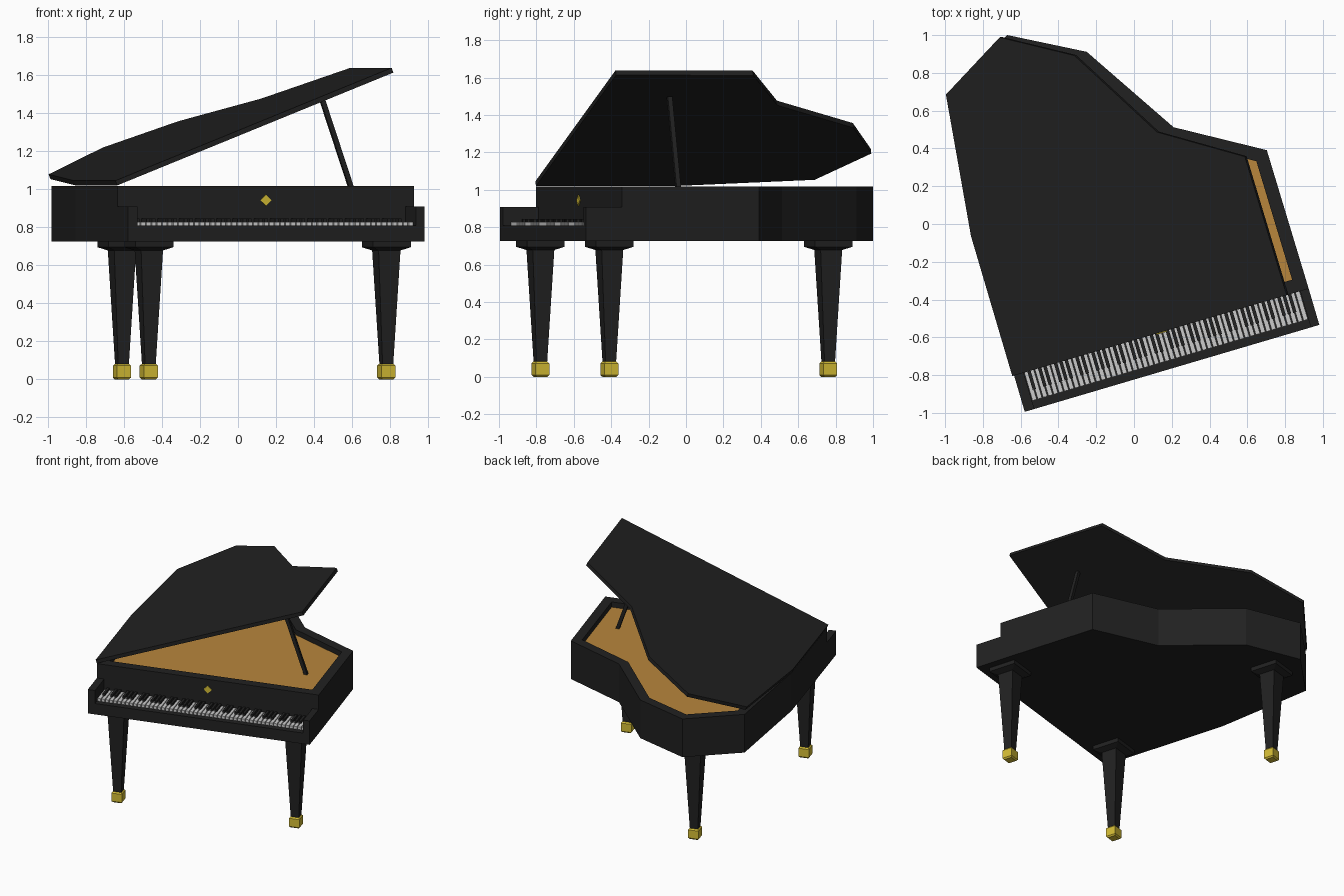
import bpy, bmesh, math
from mathutils import Matrix, Vector

if "Cube" in bpy.data.objects:
    bpy.data.objects.remove(bpy.data.objects["Cube"])

# The piano is built square to its keyboard, then turned about z
TURN = Matrix.Rotation(math.radians(16.44), 4, 'Z')


def material(name, rgb):
    m = bpy.data.materials.new(name)
    m.diffuse_color = (*rgb, 1)
    m.use_nodes = True
    m.node_tree.nodes["Principled BSDF"].inputs["Base Color"].default_value = m.diffuse_color
    return m


BLACK = material("black_lacquer", (0.015, 0.015, 0.015))
WHITE = material("ivory", (0.8, 0.8, 0.8))
TAN = material("soundboard_wood", (0.48, 0.24, 0.045))
GOLD = material("brass", (0.65, 0.5, 0.035))


def finish(name, bm, mat, local=Matrix()):
    bmesh.ops.recalc_face_normals(bm, faces=bm.faces[:])
    me = bpy.data.meshes.new(name)
    bm.to_mesh(me)
    bm.free()
    me.materials.append(mat)
    ob = bpy.data.objects.new(name, me)
    bpy.context.collection.objects.link(ob)
    ob.matrix_world = TURN @ local
    return ob


def add_box(bm, x0, x1, y0, y1, z0, z1):
    m = Matrix.Translation(((x0 + x1) / 2, (y0 + y1) / 2, (z0 + z1) / 2))
    bmesh.ops.create_cube(bm, size=1, matrix=m @ Matrix.Diagonal((x1 - x0, y1 - y0, z1 - z0, 1)))


def boxes(name, mat, *dims):
    bm = bmesh.new()
    for d in dims:
        add_box(bm, *d)
    return finish(name, bm, mat)


def prism(outline, z0, z1):
    """Extruded outline; returns the bmesh and its top face."""
    bm = bmesh.new()
    low = [bm.verts.new((x, y, z0)) for x, y in outline]
    top = [bm.verts.new((x, y, z1)) for x, y in outline]
    bm.faces.new(low[::-1])
    face = bm.faces.new(top)
    n = len(outline)
    for i in range(n):
        j = (i + 1) % n
        bm.faces.new((low[i], low[j], top[j], top[i]))
    bm.normal_update()
    return bm, face


def square_loft(name, cx, cy, rings, mat):
    """Stack of square sections given as (width, z)."""
    bm = bmesh.new()
    loops = [[bm.verts.new((cx + sx * w / 2, cy + sy * w / 2, z))
              for sx, sy in ((-1, -1), (1, -1), (1, 1), (-1, 1))] for w, z in rings]
    for a, b in zip(loops, loops[1:]):
        for i in range(4):
            j = (i + 1) % 4
            bm.faces.new((a[i], a[j], b[j], b[i]))
    bm.faces.new(loops[0][::-1])
    bm.faces.new(loops[-1])
    return finish(name, bm, mat)


LEFT, RIGHT, FRONT, WALL = -0.836, 0.79, -0.79, -0.59
BASE, TOP = 0.725, 1.018
OUTLINE = [(LEFT, WALL), (RIGHT, WALL), (0.785, 0.176), (0.346, 0.432),
           (0.018, 0.945), (-0.36, 1.149), (-0.745, 0.939), (LEFT, 0.183)]

# Case with a sunken top
bm, face = prism(OUTLINE, BASE, TOP)
bmesh.ops.inset_region(bm, faces=[face], thickness=0.07, use_even_offset=True)
well = [v.co.xy.to_tuple() for v in face.verts]
well_face = bmesh.ops.extrude_discrete_faces(bm, faces=[face])["faces"][0]
for v in well_face.verts:
    v.co.z -= 0.05
finish("case", bm, BLACK)

# Soundboard
bm, _ = prism(well, TOP - 0.05, TOP - 0.04)
finish("soundboard", bm, TAN)

# Lid, hinged along the left side
bm, _ = prism([(x - LEFT, y) for x, y in OUTLINE], 0, 0.027)
finish("lid", bm, BLACK,
       Matrix.Translation((LEFT, 0, TOP + 0.002)) @ Matrix.Rotation(math.radians(-21.4), 4, 'Y'))

# Lid prop
a, b = Vector((0.57, -0.208, 0.975)), Vector((0.392, -0.208, 1.495))
bm = bmesh.new()
rot = (b - a).to_track_quat('Z', 'Y').to_matrix().to_4x4()
bmesh.ops.create_cube(bm, size=1, matrix=Matrix.Translation((a + b) / 2) @ rot
                      @ Matrix.Diagonal((0.025, 0.025, (b - a).length, 1)))
finish("lid_prop", bm, BLACK)

# Keybed and cheeks
KEY_L, KEY_R, KEY_F = -0.783, 0.743, -0.745
boxes("key_bed", BLACK, (KEY_L, KEY_R, FRONT, WALL, BASE, 0.808))
boxes("left_cheek", BLACK, (LEFT, KEY_L, FRONT, WALL, BASE, 0.908))
boxes("right_cheek", BLACK, (KEY_R, RIGHT, FRONT, WALL, BASE, 0.908))

# Keys: 52 white, 36 black
pitch = (KEY_R - KEY_L) / 52
whites, blacks = [], []
for i in range(52):
    x = KEY_L + i * pitch
    whites.append((x + 0.003, x + pitch - 0.003, KEY_F, WALL, 0.808, 0.828))
    if i % 7 in (0, 2, 3, 5, 6) and i < 51:
        x += pitch
        blacks.append((x - 0.009, x + 0.009, -0.69, WALL, 0.828, 0.845))
boxes("white_keys", WHITE, *whites)
boxes("black_keys", BLACK, *blacks)

# Diamond ornament on the front panel
bm = bmesh.new()
bmesh.ops.create_cube(bm, size=1, matrix=Matrix.Translation((-0.022, WALL, 0.942))
                      @ Matrix.Rotation(math.pi / 4, 4, 'Y') @ Matrix.Diagonal((0.042, 0.012, 0.042, 1)))
finish("front_diamond", bm, GOLD)

# Legs with caps and brass feet
for name, x, y in (("front_left", -0.67, -0.614), ("front_right", 0.632, -0.614), ("back", -0.37, 0.902)):
    square_loft(name + "_leg", x, y,
                [(0.058, 0.075), (0.12, 0.678), (0.208, 0.695), (0.208, BASE)], BLACK)
    square_loft(name + "_foot", x, y,
                [(0.06, 0), (0.077, 0.01), (0.077, 0.072), (0.06, 0.082)], GOLD)
